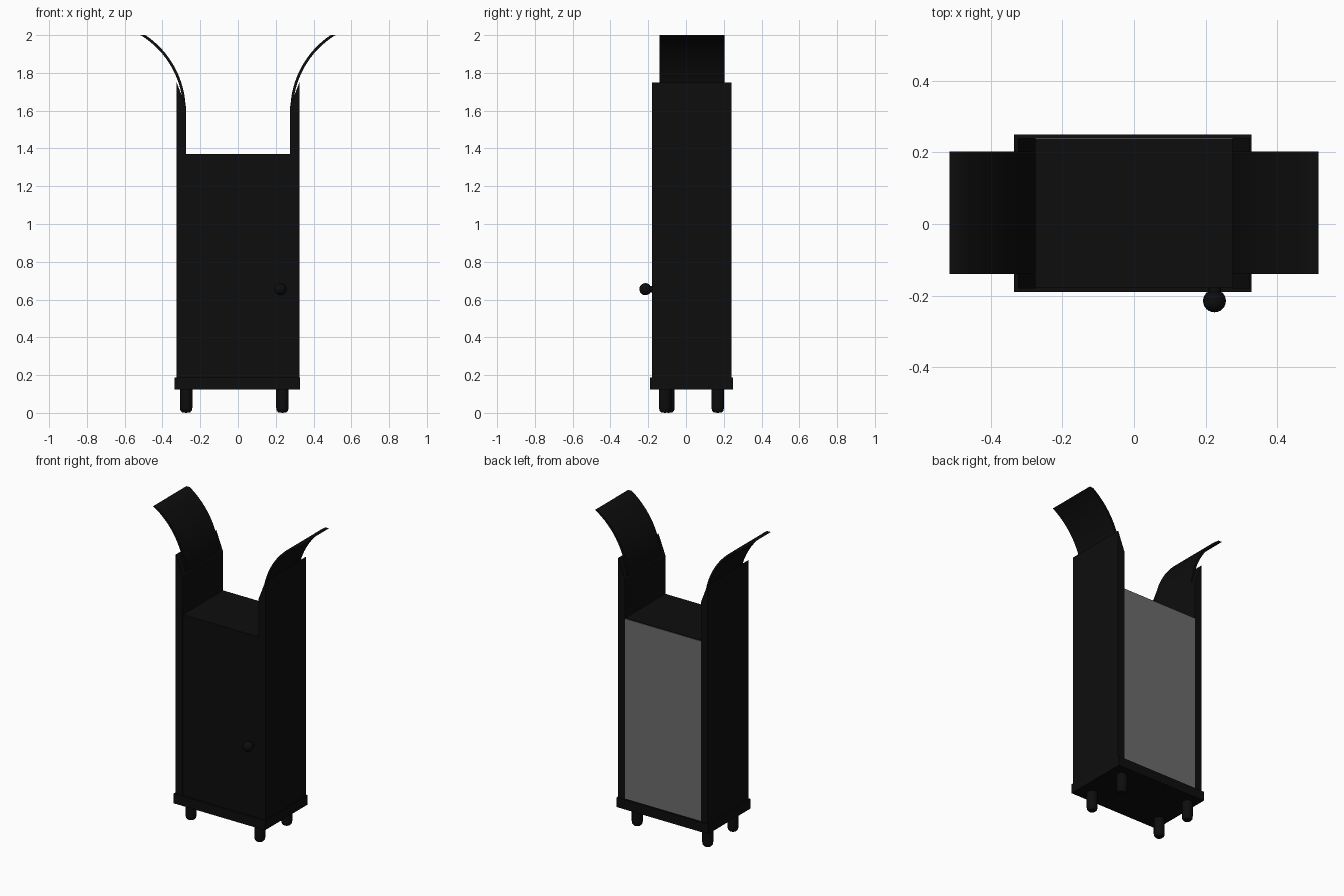
import bpy, bmesh, math

cube = bpy.data.objects.get("Cube")
if cube:
    bpy.data.objects.remove(cube, do_unlink=True)


def material(name, value):
    m = bpy.data.materials.new(name)
    m.use_nodes = True
    colour = (value, value, value, 1)
    m.diffuse_color = colour
    m.node_tree.nodes["Principled BSDF"].inputs["Base Color"].default_value = colour
    return m


BLACK = material("black", 0.004)
GREY = material("grey", 0.15)


def finish(name, bm, mat, smooth=False):
    bmesh.ops.recalc_face_normals(bm, faces=bm.faces)
    me = bpy.data.meshes.new(name)
    bm.to_mesh(me)
    bm.free()
    me.materials.append(mat)
    ob = bpy.data.objects.new(name, me)
    bpy.context.collection.objects.link(ob)
    if smooth:
        bpy.ops.object.select_all(action='DESELECT')
        ob.select_set(True)
        bpy.context.view_layer.objects.active = ob
        bpy.ops.object.shade_smooth_by_angle(angle=math.radians(40))
    return ob


def extrude(name, profile, y0, y1, mat, smooth=False):
    """Extrude an x-z outline from y0 to y1."""
    bm = bmesh.new()
    face = bm.faces.new([bm.verts.new((x, y0, z)) for x, z in profile])
    new = bmesh.ops.extrude_face_region(bm, geom=[face])["geom"]
    verts = [v for v in new if isinstance(v, bmesh.types.BMVert)]
    bmesh.ops.translate(bm, verts=verts, vec=(0, y1 - y0, 0))
    return finish(name, bm, mat, smooth)


def box(name, x0, x1, y0, y1, z0, z1, mat):
    return extrude(name, [(x0, z0), (x1, z0), (x1, z1), (x0, z1)], y0, y1, mat)


def lathe(name, profile, loc, mat, axis='Z', steps=24):
    """Spin a radius-height outline, upright or pointing to the front."""
    bm = bmesh.new()
    vs = [bm.verts.new((r, 0, h)) for r, h in profile]
    edges = [bm.edges.new(p) for p in zip(vs, vs[1:])]
    bmesh.ops.spin(bm, geom=vs + edges, cent=(0, 0, 0), axis=(0, 0, 1),
                   angle=math.tau, steps=steps)
    bmesh.ops.remove_doubles(bm, verts=bm.verts, dist=0.0001)
    ob = finish(name, bm, mat, True)
    ob.location = loc
    if axis == 'Y':
        ob.rotation_euler.x = math.pi / 2
    return ob


# Cabinet body, base and pale back sheet
box("base", -0.335, 0.328, -0.19, 0.25, 0.125, 0.187, BLACK)
box("cabinet_body", -0.276, 0.276, -0.178, 0.237, 0.187, 1.37, BLACK)
box("back_panel", -0.275, 0.275, 0.235, 0.24, 0.19, 1.367, GREY)

# Tall side panels with slanted tops, and flared curved wings
START, RISE = 1.6, 0.4
R_IN, R_OUT = 0.482, 0.468
CENTRE = 0.277 + R_IN


def arc(radius, n=16):
    end = math.asin(RISE / radius)
    return [(CENTRE - radius * math.cos(end * i / n),
             START + radius * math.sin(end * i / n)) for i in range(n + 1)]


for side, s in (("right", -1), ("left", 1)):
    panel = [(0.275, 0.187), (0.325, 0.187), (0.325, 1.75), (0.275, 1.62)]
    extrude(side + "_side_panel", [(s * x, z) for x, z in panel], -0.18, 0.24, BLACK)
    wing = arc(R_IN) + arc(R_OUT)[::-1]
    extrude(side + "_wing", [(s * x, z) for x, z in wing], -0.14, 0.203, BLACK, True)

# Feet with rounded ends
foot = [(0, 0), (0.022, 0.003), (0.03, 0.012), (0.033, 0.028), (0.033, 0.13), (0, 0.13)]
for side, x, front_y in (("right", -0.275, -0.093), ("left", 0.235, -0.11)):
    lathe(side + "_front_foot", foot, (x, front_y, 0), BLACK)
    lathe(side + "_back_foot", foot, (x, 0.168, 0), BLACK)

# Door knob: stem and ball in one outline
ball = [(0.032 * math.sin(a), 0.037 - 0.032 * math.cos(a))
        for a in (math.pi * i / 12 for i in range(3, 13))]
lathe("door_knob", [(0.018, -0.01), (0.018, 0.012)] + ball,
      (0.225, -0.178, 0.655), BLACK, 'Y')
